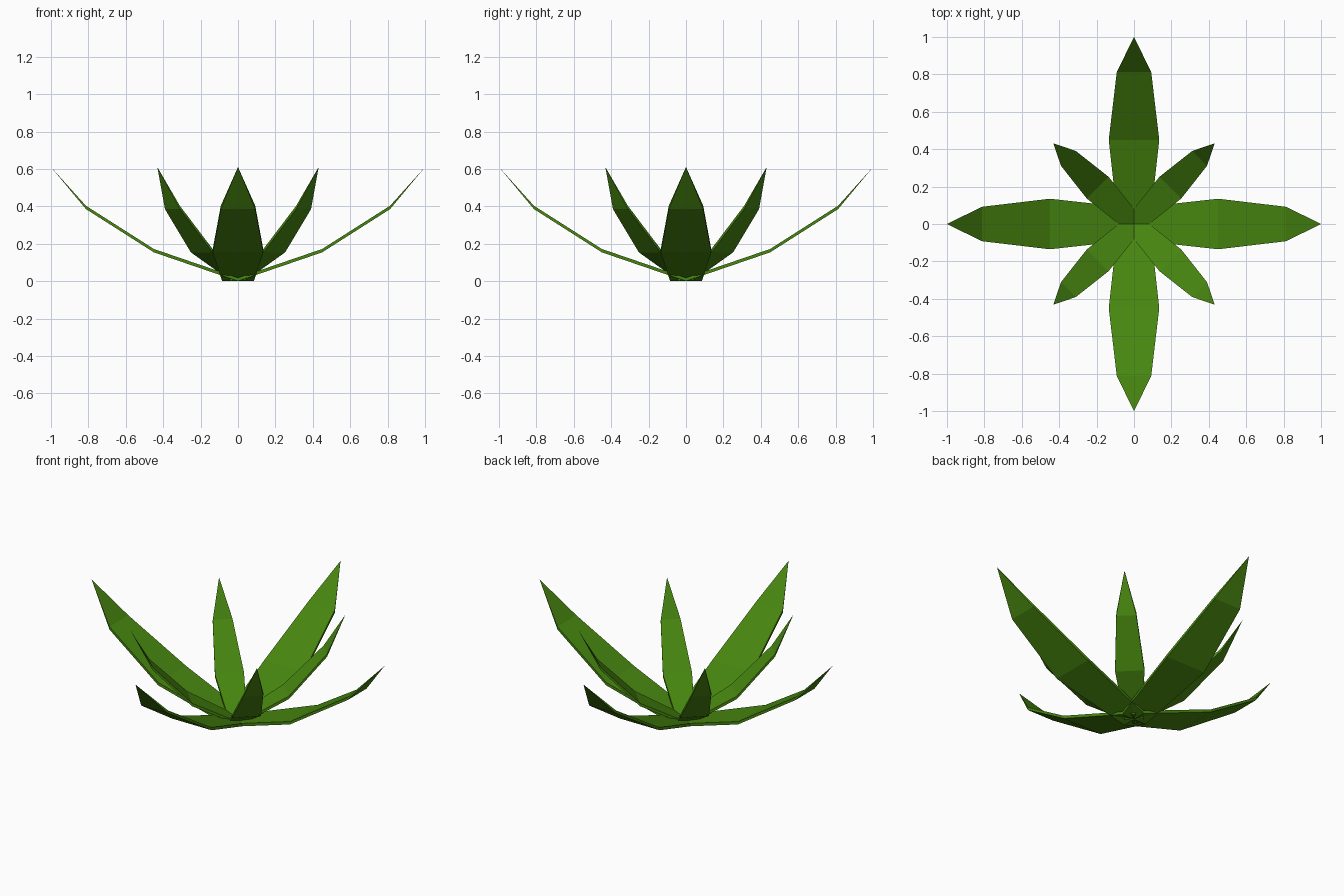
import bpy
import bmesh
from math import radians
from mathutils import Matrix

cube = bpy.data.objects.get("Cube")
if cube:
    bpy.data.objects.remove(cube, do_unlink=True)

# Single leaf green
green = bpy.data.materials.new("leaf_green")
green.use_nodes = True
colour = (0.063, 0.24, 0.005, 1)
green.diffuse_color = colour
green.node_tree.nodes["Principled BSDF"].inputs["Base Color"].default_value = colour

# Leaf sections: reach, underside height, half width
SECTIONS = [(0, 0, 0.085), (0.45, 0.154, 0.135), (0.813, 0.385, 0.092)]
TIP = (1, 0, 0.61)
THICKNESS = 0.018


def add_leaf(name, angle, reach):
    """Thin bent blade that closes to a point, turned about the centre."""
    bm = bmesh.new()
    rings = []
    for r, z, w in SECTIONS:
        corners = [(r, -w, z), (r, w, z), (r, w, z + THICKNESS), (r, -w, z + THICKNESS)]
        rings.append([bm.verts.new(c) for c in corners])
    tip = bm.verts.new(TIP)
    bm.faces.new(rings[0])
    for i in range(4):
        j = (i + 1) % 4
        for a, b in zip(rings, rings[1:]):
            bm.faces.new((a[i], a[j], b[j], b[i]))
        bm.faces.new((rings[-1][i], rings[-1][j], tip))
    bmesh.ops.recalc_face_normals(bm, faces=bm.faces)
    turn = Matrix.Rotation(radians(angle), 4, "Z")
    bm.transform(turn @ Matrix.Diagonal((reach, reach, 1, 1)))
    mesh = bpy.data.meshes.new(name)
    bm.to_mesh(mesh)
    bm.free()
    mesh.materials.append(green)
    bpy.context.collection.objects.link(bpy.data.objects.new(name, mesh))


# Four long spreading leaves, and four short steep ones between them
for i, side in enumerate(("left", "back", "right", "front")):
    add_leaf(f"long_leaf_{side}", i * 90, 1)
for i, side in enumerate(("back_left", "back_right", "front_right", "front_left")):
    add_leaf(f"short_leaf_{side}", 45 + i * 90, 0.61)
